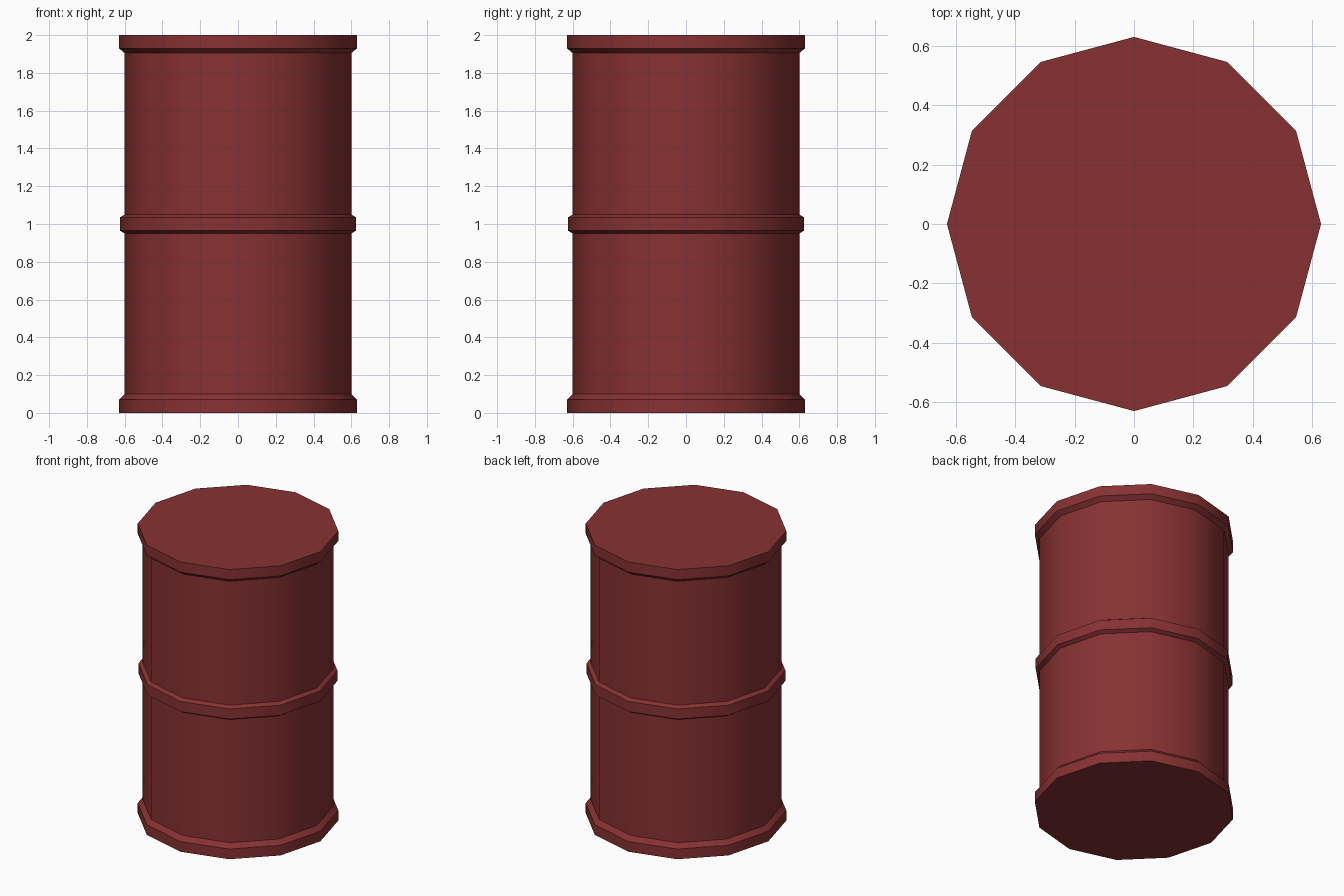
import bpy, bmesh, math

if "Cube" in bpy.data.objects:
    bpy.data.objects.remove(bpy.data.objects["Cube"])

SIDES = 12

# Painted metal
red = bpy.data.materials.new("dark red paint")
red.diffuse_color = (0.245, 0.031, 0.032, 1)
red.use_nodes = True
red.node_tree.nodes["Principled BSDF"].inputs["Base Color"].default_value = red.diffuse_color

# Barrel outline (radius, height): bottom rim, wall, middle hoop, wall, top rim
profile = [
    (0.63, 0.0), (0.63, 0.07), (0.60, 0.10),
    (0.60, 0.95), (0.625, 0.965), (0.625, 1.035), (0.60, 1.05),
    (0.60, 1.905), (0.63, 1.93), (0.63, 2.0),
]

bm = bmesh.new()
rings = []
for r, z in profile:
    rings.append([bm.verts.new((r * math.cos(2 * math.pi * i / SIDES),
                                r * math.sin(2 * math.pi * i / SIDES), z))
                  for i in range(SIDES)])

# Side walls
for low, high in zip(rings, rings[1:]):
    for i in range(SIDES):
        j = (i + 1) % SIDES
        bm.faces.new((low[i], low[j], high[j], high[i]))

# Flat bottom and lid
bm.faces.new(rings[0][::-1])
bm.faces.new(rings[-1])
bmesh.ops.recalc_face_normals(bm, faces=bm.faces)

mesh = bpy.data.meshes.new("barrel")
bm.to_mesh(mesh)
bm.free()
mesh.materials.append(red)
barrel = bpy.data.objects.new("barrel", mesh)
bpy.context.collection.objects.link(barrel)

# Smooth round the sides, sharp at rims and hoop
bpy.context.view_layer.objects.active = barrel
barrel.select_set(True)
bpy.ops.object.shade_smooth_by_angle(angle=math.radians(31))
